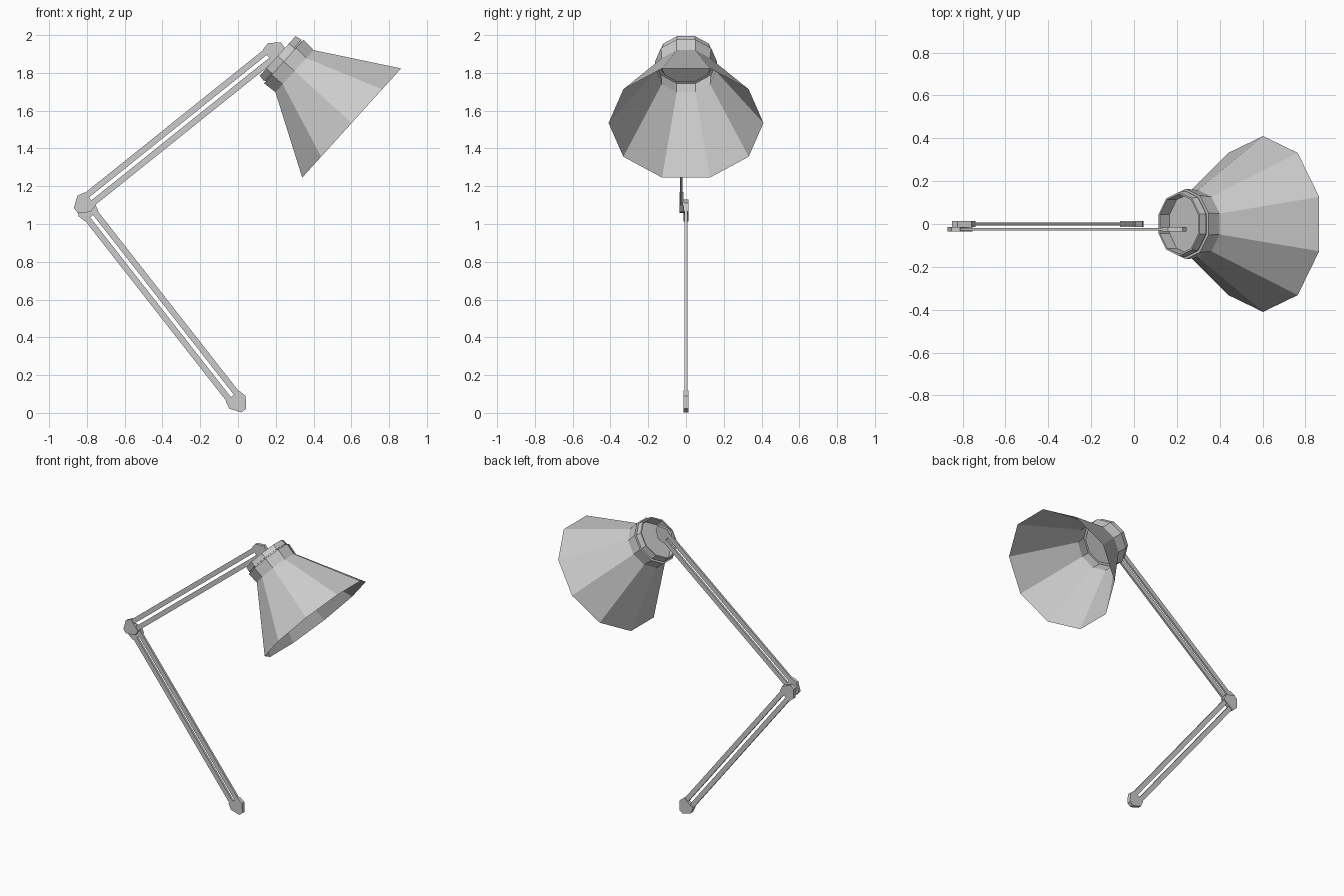
import bpy, bmesh, math
from mathutils import Vector, Matrix

if "Cube" in bpy.data.objects:
    bpy.data.objects.remove(bpy.data.objects["Cube"])


def make_object(name, bm):
    bmesh.ops.recalc_face_normals(bm, faces=bm.faces)
    mesh = bpy.data.meshes.new(name)
    bm.to_mesh(mesh)
    bm.free()
    obj = bpy.data.objects.new(name, mesh)
    bpy.context.collection.objects.link(obj)
    return obj


def slab(name, outline, origin, along, depth):
    """Extrude a (u, v) outline in the xz plane, centred on the origin's y."""
    u = Vector((along.x, 0, along.z)).normalized()
    v = Vector((-u.z, 0, u.x))
    y = Vector((0, depth, 0))
    bm = bmesh.new()
    face = bm.faces.new([bm.verts.new(origin + u * a + v * b - y / 2) for a, b in outline])
    grown = bmesh.ops.extrude_face_region(bm, geom=[face])["geom"]
    bmesh.ops.translate(bm, vec=y, verts=[g for g in grown if isinstance(g, bmesh.types.BMVert)])
    return make_object(name, bm)


def arm(name, start, end, plate_depth, bar_depth):
    start, end = Vector(start), Vector(end)
    along = end - start
    length = along.length
    # faceted joint plates at both ends
    half = [(-0.048, 0.045), (-0.005, 0.055), (0.05, 0.016)]
    plate = half + [(a, -b) for a, b in reversed(half)]
    slab(name + "_lower_plate", plate, start, -along, plate_depth)
    slab(name + "_upper_plate", plate, end, along, plate_depth)
    # twin parallel bars
    for side, s in (("left_bar", 1), ("right_bar", -1)):
        c, w = 0.026 * s, 0.016
        bar = [(0.03, c - w), (length - 0.03, c - w), (length - 0.03, c + w), (0.03, c + w)]
        slab(f"{name}_{side}", bar, start, along, bar_depth)


arm("lower_arm", (0, 0, 0.052), (-0.805, 0, 1.08), 0.026, 0.015)
arm("upper_arm", (-0.82, -0.024, 1.103), (0.197, -0.024, 1.918), 0.022, 0.013)

# ten-sided shade: open cone, two collar rings, recessed back plate
SIDES = 10
profile = [(0.41, 0.529), (0.158, 0.12), (0.164, 0.044), (0.149, 0.044), (0.149, 0.036),
           (0.155, 0.036), (0.149, 0.0), (0.14, 0.0), (0.14, 0.06)]
bm = bmesh.new()
rings = []
for r, d in profile:
    angles = [math.radians(18) + math.tau * i / SIDES for i in range(SIDES)]
    rings.append([bm.verts.new((r * math.cos(a), r * math.sin(a), d)) for a in angles])
for lo, hi in zip(rings, rings[1:]):
    for i in range(SIDES):
        j = (i + 1) % SIDES
        bm.faces.new((lo[i], lo[j], hi[j], hi[i]))
bm.faces.new(rings[-1])
shade = make_object("shade", bm)
shade.matrix_world = Matrix.Translation((0.21, 0, 1.89)) @ Matrix.Rotation(math.radians(132.2), 4, "Y")
